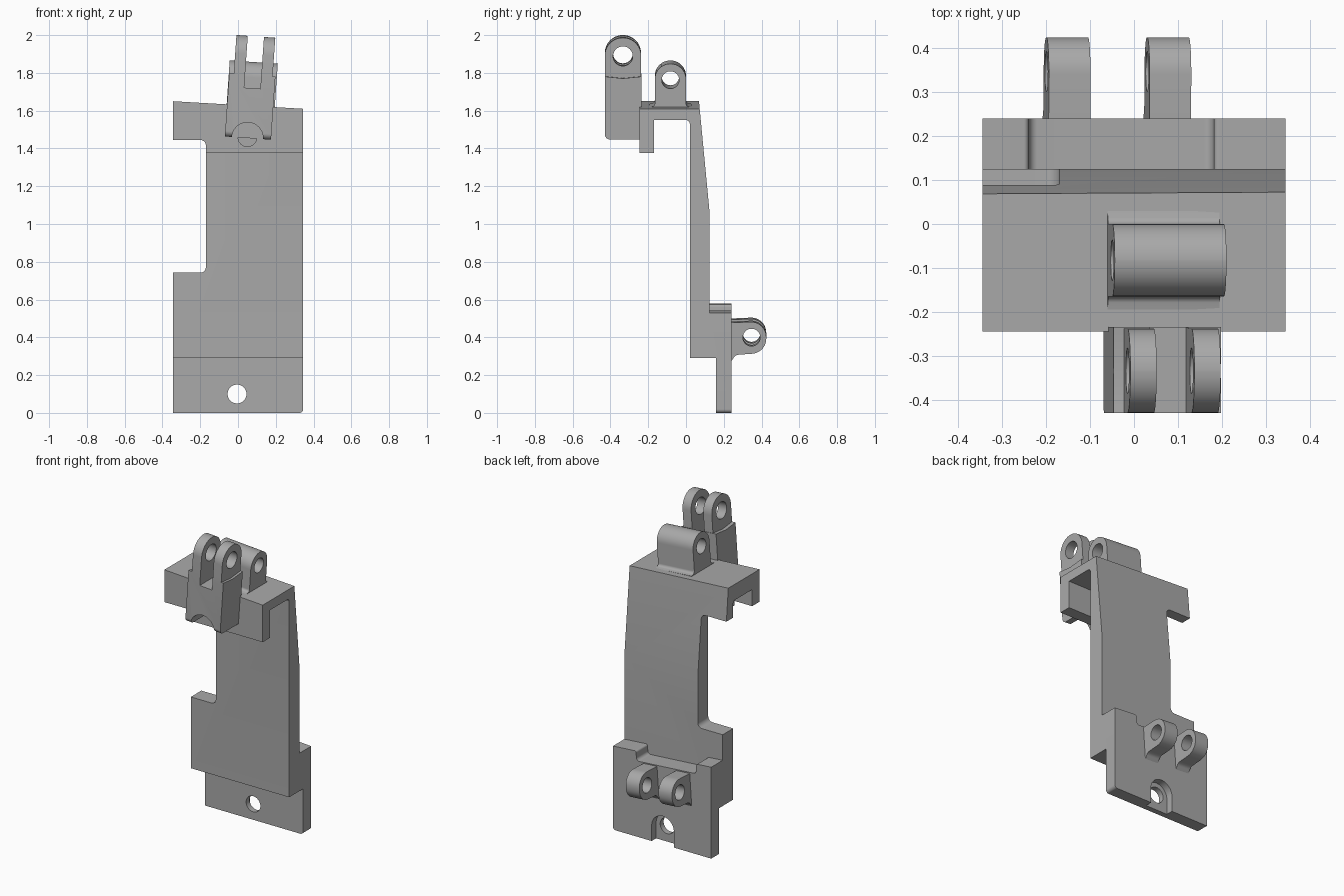
import bpy, bmesh, math
from mathutils import Matrix, Vector

if "Cube" in bpy.data.objects:
    bpy.data.objects.remove(bpy.data.objects["Cube"])

grey = bpy.data.materials.new("plain_grey")
grey.use_nodes = True
grey.diffuse_color = (0.4, 0.4, 0.4, 1)
grey.node_tree.nodes["Principled BSDF"].inputs["Base Color"].default_value = (0.4, 0.4, 0.4, 1)

TILT = math.radians(4)


def rounded(points, steps=10):
    """Outline from (u, v) or (u, v, radius) corners."""
    out = []
    n = len(points)
    for i, p in enumerate(points):
        c = Vector(p[:2])
        if len(p) < 3:
            out.append(c)
            continue
        a = (Vector(points[i - 1][:2]) - c).normalized()
        b = (Vector(points[(i + 1) % n][:2]) - c).normalized()
        half = a.angle(b) / 2
        r = p[2]
        centre = c + (a + b).normalized() * r / math.sin(half)
        start = c + a * r / math.tan(half) - centre
        end = c + b * r / math.tan(half) - centre
        sweep = start.angle_signed(end)
        for k in range(steps + 1):
            t = -sweep * k / steps
            out.append(centre + Matrix.Rotation(t, 2) @ start)
    return out


def circle(u, v, r, n=40):
    return [Vector((u + r * math.cos(k * math.tau / n), v + r * math.sin(k * math.tau / n)))
            for k in range(n)]


def prism(name, outline, axis, lo, hi, pivot=None):
    """Extrude an outline along x (outline in y, z) or y (outline in x, z)."""
    def place(p, d):
        return (d, p.x, p.y) if axis == "x" else (p.x, d, p.y)
    bm = bmesh.new()
    a = [bm.verts.new(place(p, lo)) for p in outline]
    b = [bm.verts.new(place(p, hi)) for p in outline]
    n = len(outline)
    bm.faces.new(a)
    bm.faces.new(b)
    for i in range(n):
        j = (i + 1) % n
        bm.faces.new((a[i], a[j], b[j], b[i]))
    bmesh.ops.remove_doubles(bm, verts=bm.verts, dist=1e-5)
    bmesh.ops.recalc_face_normals(bm, faces=bm.faces)
    mesh = bpy.data.meshes.new(name)
    if pivot:
        c = Vector((pivot[0], 0, pivot[1]))
        bm.transform(Matrix.Translation(c) @ Matrix.Rotation(TILT, 4, "Y") @ Matrix.Translation(-c))
    bm.to_mesh(mesh)
    bm.free()
    mesh.materials.append(grey)
    ob = bpy.data.objects.new(name, mesh)
    bpy.context.collection.objects.link(ob)
    return ob


def cut(ob, *cutters):
    bpy.context.view_layer.objects.active = ob
    for c in cutters:
        c.hide_render = True
        mod = ob.modifiers.new("cut", "BOOLEAN")
        mod.operation = "DIFFERENCE"
        mod.solver = "EXACT"
        mod.object = c
        bpy.ops.object.modifier_apply(modifier=mod.name)
        bpy.data.objects.remove(c)
    return ob


def box(u0, v0, u1, v1):
    return rounded([(u0, v0), (u1, v0), (u1, v1), (u0, v1)])


def arch(x, z, r, bottom):
    return rounded([(x - r, bottom), (x + r, bottom), (x + r, z + r, r * 0.999),
                    (x - r, z + r, r * 0.999)])


W = 0.345

# Main wall with top shelf and hanging front lip
wall = prism("main_wall", rounded([
    (0.02, 0.29), (0.02, 1.55, 0.02), (-0.17, 1.55), (-0.17, 1.375), (-0.245, 1.375),
    (-0.245, 1.72), (0.062, 1.72), (0.125, 1.06), (0.125, 0.29)]), "x", -W, W)
cut(wall,
    prism("slope_cutter", rounded([(-0.5, 1.659), (0.5, 1.601), (0.5, 1.9), (-0.5, 1.9)]),
          "y", -0.5, 0.5),
    prism("side_cutter", rounded([(-0.5, 0.742), (-0.17, 0.742, 0.03), (-0.17, 1.445, 0.03),
                                  (-0.5, 1.445)]), "y", -0.5, 0.5),
    prism("lip_hole", circle(0.05, 1.46, 0.05), "y", -0.4, -0.1))

# Lower back plate with stepped, sloping top edge
plate = prism("back_plate", rounded([
    (-W, 0), (W, 0, 0.02), (W, 0.53), (0.182, 0.542, 0.012), (0.18, 0.48, 0.02),
    (-0.238, 0.51, 0.02), (-0.24, 0.572, 0.012), (-W, 0.58)]), "y", 0.12, 0.24)
cut(plate,
    prism("front_step", box(0, -0.1, 0.16, 0.29), "x", -0.5, 0.5),
    prism("plate_hole", circle(-0.005, 0.1, 0.05), "y", 0, 0.5),
    prism("plate_recess", arch(-0.005, 0.1, 0.078, -0.1), "y", 0.195, 0.4))

# Pair of back lugs
pivot = (-0.04, 0.41)
for name, x in (("right_back_lug", -0.2), ("left_back_lug", 0.03)):
    lug = prism(name, rounded([
        (0.22, 0.488), (0.425, 0.497, 0.08), (0.425, 0.33, 0.08), (0.262, 0.318, 0.035),
        (0.24, 0.285), (0.22, 0.285)]), "x", x, x + 0.095, pivot)
    cut(lug, prism("pin_hole", circle(0.347, 0.411, 0.046), "x", x - 0.2, x + 0.3, pivot))

# Top lug on the shelf
pivot = (0.065, 1.63)
top_lug = prism("top_lug", rounded([
    (-0.195, 1.6), (0.03, 1.6), (0.03, 1.627), (0, 1.633, 0.018), (0, 1.858, 0.0824),
    (-0.165, 1.858, 0.0824), (-0.165, 1.633, 0.018), (-0.195, 1.627)]), "x", -0.06, 0.195, pivot)
cut(top_lug, prism("pin_hole", circle(-0.0825, 1.772, 0.046), "x", -0.4, 0.5, pivot))

# Front fork: block with slot and bottom arch, then two ears
pivot = (0.05, 1.455)
block = prism("fork_block", rounded([
    (-0.43, 1.455, 0.03), (-0.235, 1.455), (-0.235, 1.79), (-0.335, 1.78), (-0.43, 1.79)]),
    "x", -0.07, 0.175, pivot)
cut(block,
    prism("fork_slot", box(0.012, 1.72, 0.1, 1.9), "y", -0.6, 0, pivot),
    prism("fork_arch", arch(0.05, 1.455, 0.083, 1.2), "y", -0.6, -0.246))
for name, x in (("right_fork_ear", -0.046), ("left_fork_ear", 0.1)):
    ear = prism(name, rounded([
        (-0.43, 1.72), (-0.238, 1.72), (-0.238, 1.995, 0.0955), (-0.43, 1.995, 0.0955)]),
        "x", x, x + 0.06, pivot)
    cut(ear, prism("pin_hole", circle(-0.334, 1.897, 0.052), "x", x - 0.2, x + 0.3, pivot))

# Smooth the curved faces, keep edges sharp
bpy.ops.object.select_all(action="DESELECT")
for ob in bpy.context.collection.objects:
    if ob.type == "MESH" and ob.data.materials and ob.data.materials[0] == grey:
        ob.select_set(True)
        bpy.context.view_layer.objects.active = ob
bpy.ops.object.shade_smooth_by_angle(angle=math.radians(30))
